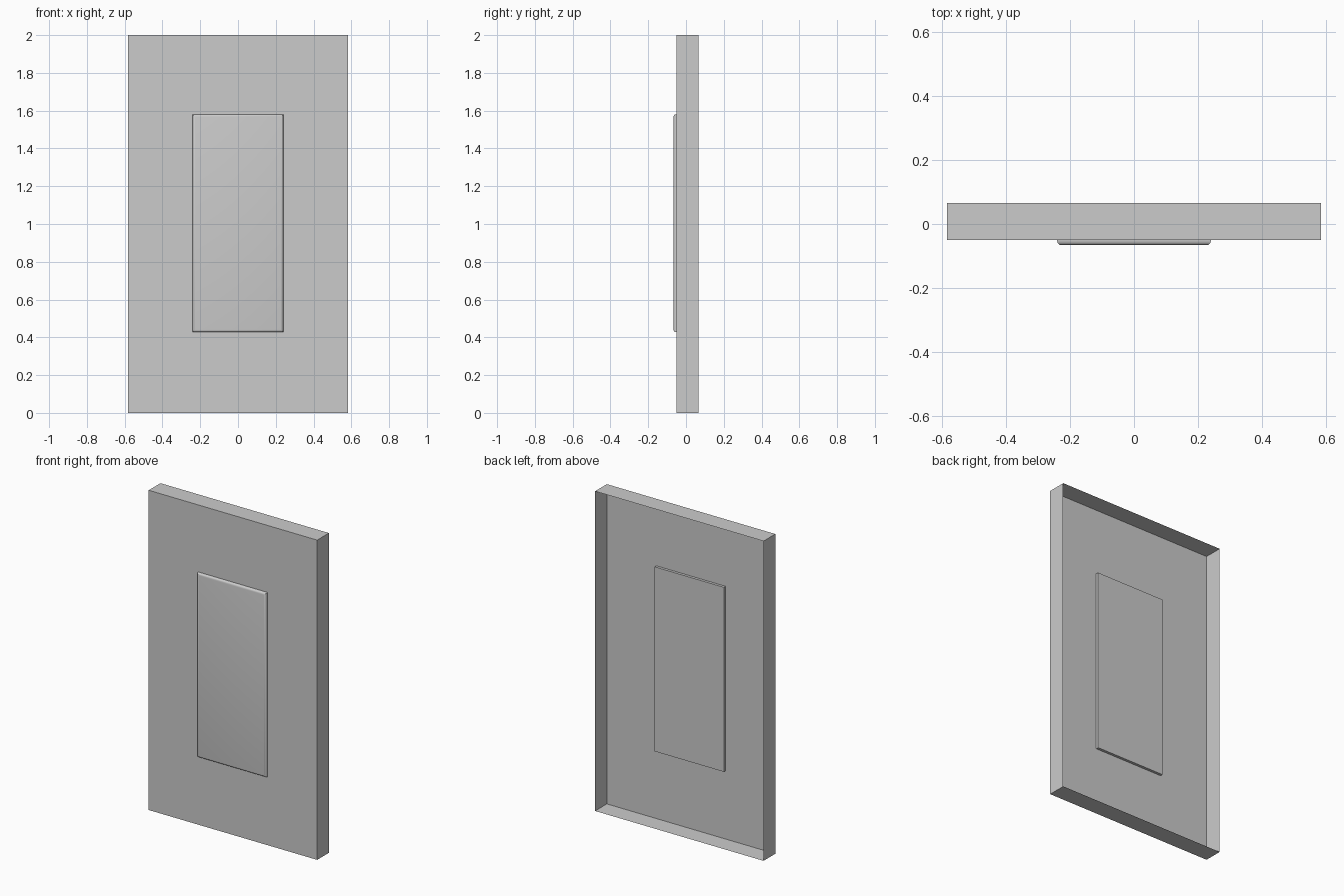
import bpy, bmesh

if "Cube" in bpy.data.objects:
    bpy.data.objects.remove(bpy.data.objects["Cube"])


def box(bm, size, centre):
    bmesh.ops.create_cube(bm, size=1)
    bmesh.ops.scale(bm, vec=size, verts=bm.verts)
    bmesh.ops.translate(bm, vec=centre, verts=bm.verts)
    bm.normal_update()


def finish(bm, name):
    mesh = bpy.data.meshes.new(name)
    bm.to_mesh(mesh)
    bm.free()
    obj = bpy.data.objects.new(name, mesh)
    bpy.context.collection.objects.link(obj)
    return obj


# Shallow thin-walled shell, open at the back
bm = bmesh.new()
box(bm, (1.166, 0.116, 2.0), (0, 0.008, 1.0))
back = [f for f in bm.faces if f.normal.y > 0.9]
bmesh.ops.delete(bm, geom=back, context='FACES_ONLY')
finish(bm, "door_shell")

# Central raised panel passing through the sheet, rounded on its front rim
bm = bmesh.new()
box(bm, (0.48, 0.033, 1.154), (0, -0.0495, 1.004))
front_edges = [e for e in bm.edges if all(v.co.y < -0.06 for v in e.verts)]
bmesh.ops.bevel(bm, geom=front_edges, offset=0.014, segments=4,
                profile=0.5, affect='EDGES')
panel = finish(bm, "raised_panel")

bpy.context.view_layer.objects.active = panel
panel.select_set(True)
bpy.ops.object.shade_smooth_by_angle()
